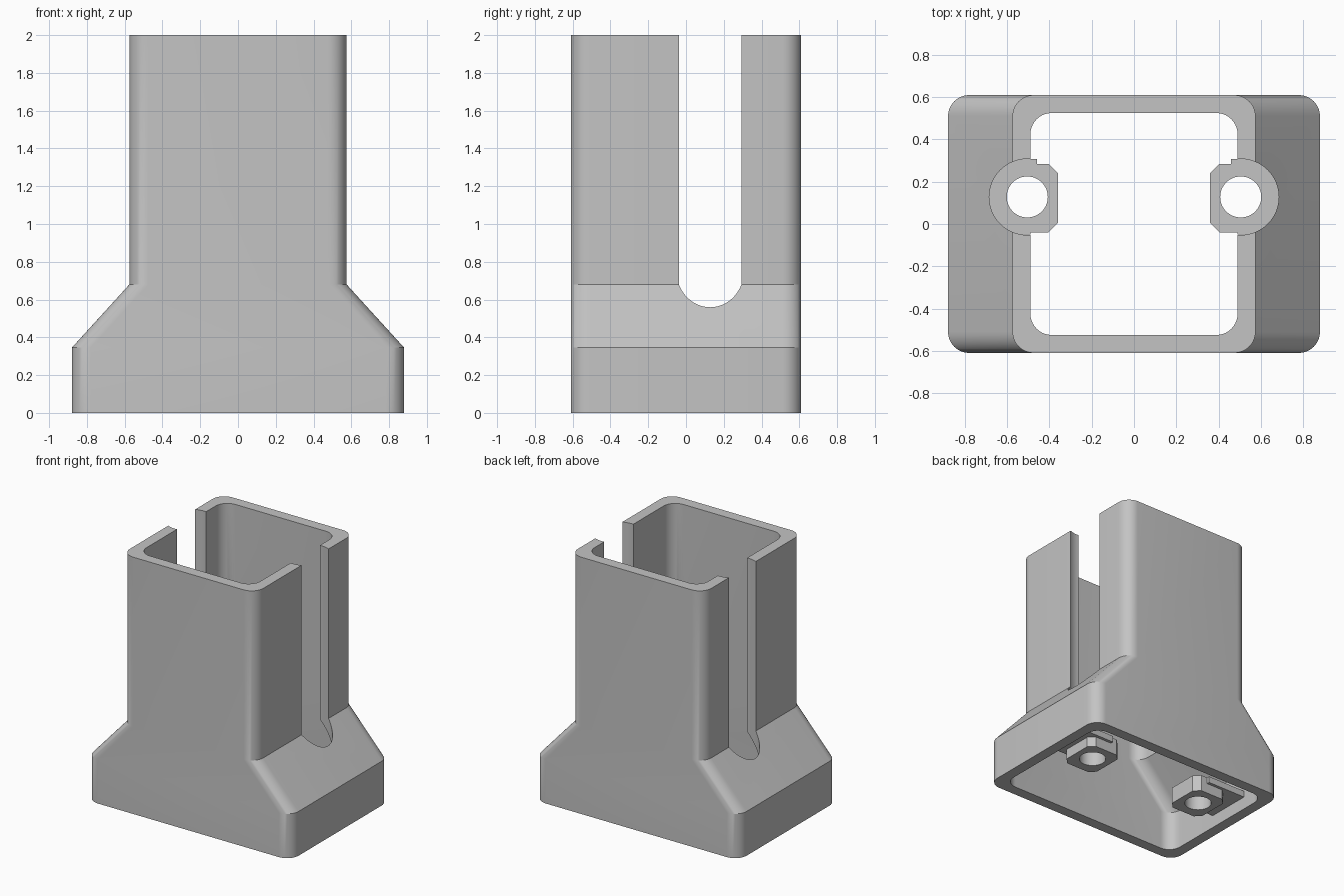
import bpy, bmesh, math

cube = bpy.data.objects.get("Cube")
if cube:
    bpy.data.objects.remove(cube, do_unlink=True)

grey = bpy.data.materials.new("plain_grey")
grey.use_nodes = True
GREY = (0.55, 0.55, 0.55, 1)
grey.diffuse_color = GREY
grey.node_tree.nodes["Principled BSDF"].inputs["Base Color"].default_value = GREY

SCREW_X, SCREW_Y = 0.505, 0.128
SLOT_R, HOLE_R = 0.18, 0.097


def loft(name, sections):
    """Skin a stack of (z, outline) sections and cap both ends."""
    bm = bmesh.new()
    rings = [[bm.verts.new((x, y, z)) for x, y in pts] for z, pts in sections]
    n = len(rings[0])
    for low, high in zip(rings, rings[1:]):
        for i in range(n):
            j = (i + 1) % n
            bm.faces.new((low[i], low[j], high[j], high[i]))
    bm.faces.new(rings[0][::-1])
    bm.faces.new(rings[-1])
    bmesh.ops.recalc_face_normals(bm, faces=bm.faces)
    mesh = bpy.data.meshes.new(name)
    bm.to_mesh(mesh)
    bm.free()
    mesh.materials.append(grey)
    obj = bpy.data.objects.new(name, mesh)
    bpy.context.collection.objects.link(obj)
    return obj


def rounded_rect(hx, hy, r=0.1, steps=10):
    pts = []
    for q, (sx, sy) in enumerate([(1, 1), (-1, 1), (-1, -1), (1, -1)]):
        for k in range(steps + 1):
            a = (q + k / steps) * math.pi / 2
            pts.append((sx * (hx - r) + r * math.cos(a),
                        sy * (hy - r) + r * math.sin(a)))
    return pts


def circle(cx, cy, r, steps=64):
    return [(cx + r * math.cos(math.tau * k / steps),
             cy + r * math.sin(math.tau * k / steps)) for k in range(steps)]


def prism(name, outline, z0, z1):
    return loft(name, [(z0, outline), (z1, outline)])


def boolean(target, tool, operation):
    mod = target.modifiers.new("cut", "BOOLEAN")
    mod.object, mod.operation, mod.solver = tool, operation, "EXACT"
    bpy.context.view_layer.objects.active = target
    bpy.ops.object.modifier_apply(modifier=mod.name)
    bpy.data.objects.remove(tool, do_unlink=True)


def smooth(obj):
    bpy.ops.object.select_all(action="DESELECT")
    obj.select_set(True)
    bpy.context.view_layer.objects.active = obj
    bpy.ops.object.shade_smooth_by_angle(angle=math.radians(25))


# Hollow housing: wide base, sloped shoulders, narrow sleeve
wide, narrow = rounded_rect(0.88, 0.61), rounded_rect(0.575, 0.61)
housing = loft("housing", [(0, wide), (0.345, wide), (0.68, narrow), (2, narrow)])
wide_in, narrow_in = rounded_rect(0.795, 0.525), rounded_rect(0.49, 0.525)
cavity = loft("cavity_cutter", [(-0.1, wide_in), (0.312, wide_in),
                                (0.647, narrow_in), (2.1, narrow_in)])
boolean(housing, cavity, "DIFFERENCE")

for side, s in (("left", 1), ("right", -1)):
    cx = s * SCREW_X
    # Round-bottomed access slot down through the wall and shoulder
    slot = prism("slot_cutter", circle(cx, SCREW_Y, SLOT_R), 0.2, 2.1)
    boolean(housing, slot, "DIFFERENCE")

    # Screw boss: chamfered block, bridged to the side wall
    x0, x1, y0, y1, c = 0.36, 0.65, -0.04, 0.285, 0.045
    block = [(x0 + c, y0), (x1 - c, y0), (x1, y0 + c), (x1, y1 - c),
             (x1 - c, y1), (x0 + c, y1), (x0, y1 - c), (x0, y0 + c)]
    boss = prism(side + "_screw_boss", [(s * x, y) for x, y in block], 0.02, 0.15)
    bridge = [(0.49, y0 - 0.01), (0.82, y0 - 0.01), (0.82, 0.308), (0.46, 0.308),
              (0.46, 0.27), (0.49, 0.27)]
    boolean(boss, prism("bridge", [(s * x, y) for x, y in bridge], 0.1, 0.15), "UNION")
    boolean(boss, prism("hole_cutter", circle(cx, SCREW_Y, HOLE_R), -0.1, 0.3),
            "DIFFERENCE")
    smooth(boss)

smooth(housing)
